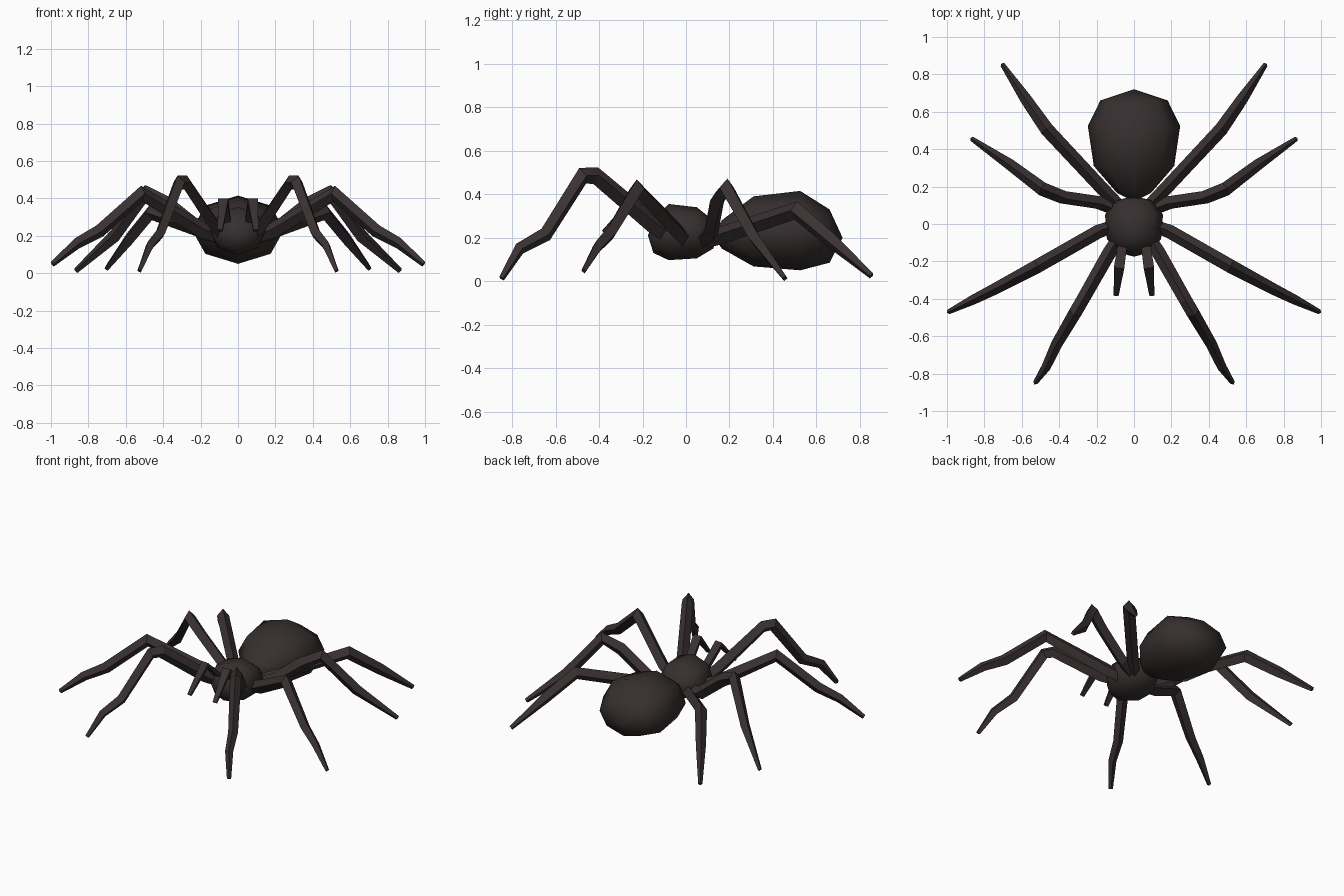
import bpy, bmesh, math
from mathutils import Vector

cube = bpy.data.objects.get("Cube")
if cube:
    bpy.data.objects.remove(cube, do_unlink=True)


def material(name, rgb):
    mat = bpy.data.materials.new(name)
    mat.use_nodes = True
    mat.diffuse_color = (*rgb, 1)
    mat.node_tree.nodes["Principled BSDF"].inputs["Base Color"].default_value = (*rgb, 1)
    return mat


body_brown = material("dark body brown", (0.037, 0.028, 0.028))
leg_brown = material("dark leg brown", (0.041, 0.030, 0.031))


def finish(name, bm, mat, smooth_angle):
    bmesh.ops.recalc_face_normals(bm, faces=bm.faces)
    mesh = bpy.data.meshes.new(name)
    bm.to_mesh(mesh)
    bm.free()
    mesh.materials.append(mat)
    obj = bpy.data.objects.new(name, mesh)
    bpy.context.collection.objects.link(obj)
    bpy.ops.object.select_all(action="DESELECT")
    obj.select_set(True)
    bpy.context.view_layer.objects.active = obj
    bpy.ops.object.shade_smooth_by_angle(angle=math.radians(smooth_angle))
    return obj


def bridge(bm, rings):
    for a, b in zip(rings, rings[1:]):
        n = len(a)
        for i in range(n):
            bm.faces.new((a[i], a[(i + 1) % n], b[(i + 1) % n], b[i]))


def body(name, front, rings, back, sides=8):
    """Skin of elliptical rings (y, half width, bottom, top) closed by two poles (y, z)."""
    bm = bmesh.new()
    loops = []
    for y, rx, low, high in rings:
        zc, rz = (low + high) / 2, (high - low) / 2
        angles = [math.tau * i / sides for i in range(sides)]
        loops.append([bm.verts.new((rx * math.sin(a), y, zc + rz * math.cos(a))) for a in angles])
    bridge(bm, loops)
    for (y, z), loop in ((front, loops[0]), (back, loops[-1])):
        pole = bm.verts.new((0, y, z))
        for i in range(sides):
            bm.faces.new((pole, loop[i], loop[(i + 1) % sides]))
    return finish(name, bm, body_brown, 80)


# Cross-sections as (across, up) factors
RIDGED = ((1, 0), (0, 1.15), (-1, 0), (0, -1.15))
FLAT = ((1, 0.5), (-1, 0.5), (-1, -0.5), (1, -0.5))


def limb(name, path, radii, section, side):
    """Tapered four-sided tube along a path, mirrored by side."""
    pts = [Vector((x * side, y, z)) for x, y, z in path]
    heading = pts[-1] - pts[0]
    across = Vector((heading.y, -heading.x, 0)).normalized()
    bm = bmesh.new()
    loops = []
    for i, (p, r) in enumerate(zip(pts, radii)):
        before = (p - pts[i - 1]).normalized() if i else Vector()
        after = (pts[i + 1] - p).normalized() if i + 1 < len(pts) else Vector()
        up = across.cross((before + after).normalized()).normalized()
        loops.append([bm.verts.new(p + across * r * a + up * r * u) for a, u in section])
    bridge(bm, loops)
    bm.faces.new(loops[0])
    bm.faces.new(loops[-1])
    return finish(name, bm, leg_brown, 25)


# Body
body("thorax", (-0.175, 0.21),
     [(-0.15, 0.09, 0.13, 0.28), (-0.08, 0.145, 0.097, 0.355),
      (0.05, 0.155, 0.105, 0.34), (0.125, 0.10, 0.15, 0.28)], (0.15, 0.21))
body("abdomen", (0.12, 0.21),
     [(0.165, 0.09, 0.15, 0.28), (0.31, 0.215, 0.068, 0.39),
      (0.525, 0.247, 0.05, 0.415), (0.66, 0.18, 0.085, 0.33)], (0.72, 0.2))

# Limb centre lines on the left side
limbs = {
    "front_leg": ([(0.06, -0.04, 0.19), (0.13, -0.15, 0.26), (0.28, -0.415, 0.485),
                   (0.315, -0.475, 0.485), (0.415, -0.645, 0.215),
                   (0.47, -0.765, 0.15), (0.527, -0.848, 0.012)],
                  (0.032, 0.037, 0.035, 0.035, 0.03, 0.025, 0.013), RIDGED),
    "second_leg": ([(0.08, 0.0, 0.19), (0.19, -0.04, 0.23), (0.515, -0.225, 0.425),
                    (0.74, -0.345, 0.225), (0.86, -0.405, 0.16), (0.992, -0.47, 0.048)],
                   (0.032, 0.037, 0.037, 0.031, 0.026, 0.013), RIDGED),
    "third_leg": ([(0.08, 0.07, 0.19), (0.19, 0.115, 0.22), (0.38, 0.143, 0.37),
                   (0.49, 0.187, 0.43), (0.66, 0.315, 0.2), (0.867, 0.455, 0.013)],
                  (0.032, 0.036, 0.036, 0.037, 0.031, 0.013), RIDGED),
    "rear_leg": ([(0.08, 0.1, 0.19), (0.17, 0.19, 0.22), (0.465, 0.505, 0.325),
                  (0.58, 0.67, 0.185), (0.703, 0.852, 0.025)],
                 (0.032, 0.036, 0.037, 0.031, 0.013), RIDGED),
    "feeler": ([(0.06, -0.1, 0.25), (0.08, -0.235, 0.385), (0.095, -0.38, 0.228)],
               (0.024, 0.028, 0.013), FLAT),
}
for part, (path, radii, section) in limbs.items():
    for label, side in (("left", 1), ("right", -1)):
        limb(f"{label}_{part}", path, radii, section, side)
